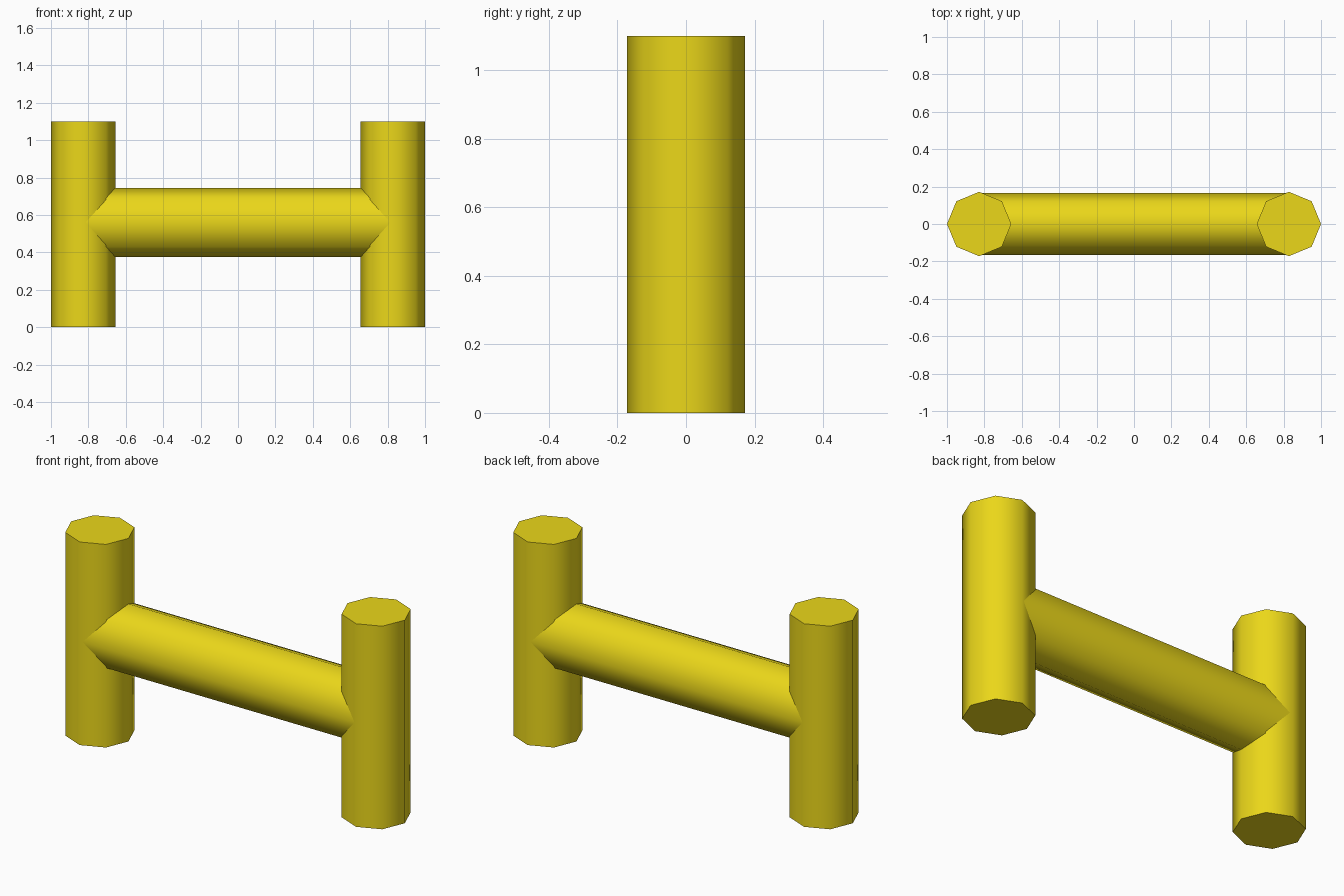
import bpy
import math

if "Cube" in bpy.data.objects:
    bpy.data.objects.remove(bpy.data.objects["Cube"])

yellow = bpy.data.materials.new("yellow")
yellow.diffuse_color = (0.83, 0.68, 0.01, 1)
yellow.use_nodes = True
yellow.node_tree.nodes["Principled BSDF"].inputs["Base Color"].default_value = yellow.diffuse_color


def rod(name, radius, length, location, rotation=(0, 0, 0), scale=(1, 1, 1)):
    """Eight-sided rod with smooth sides and crisp flat ends."""
    bpy.ops.mesh.primitive_cylinder_add(vertices=8, radius=radius, depth=length,
                                        location=location, rotation=rotation)
    ob = bpy.context.object
    ob.name = name
    ob.scale = scale
    ob.data.materials.append(yellow)
    bpy.ops.object.transform_apply(location=False, rotation=True, scale=True)
    bpy.ops.object.shade_smooth_by_angle(angle=math.radians(60))
    return ob


# Upright posts, corners pointing along x and y
for side, name in ((-1, "left_post"), (1, "right_post")):
    rod(name, 0.172, 1.1, (side * 0.828, 0, 0.55))

# Horizontal crossbar, slightly taller than deep, ends buried in the posts
rod("crossbar", 0.185, 1.64, (0, 0, 0.56), (0, math.pi / 2, 0), (1, 0.9, 1))
